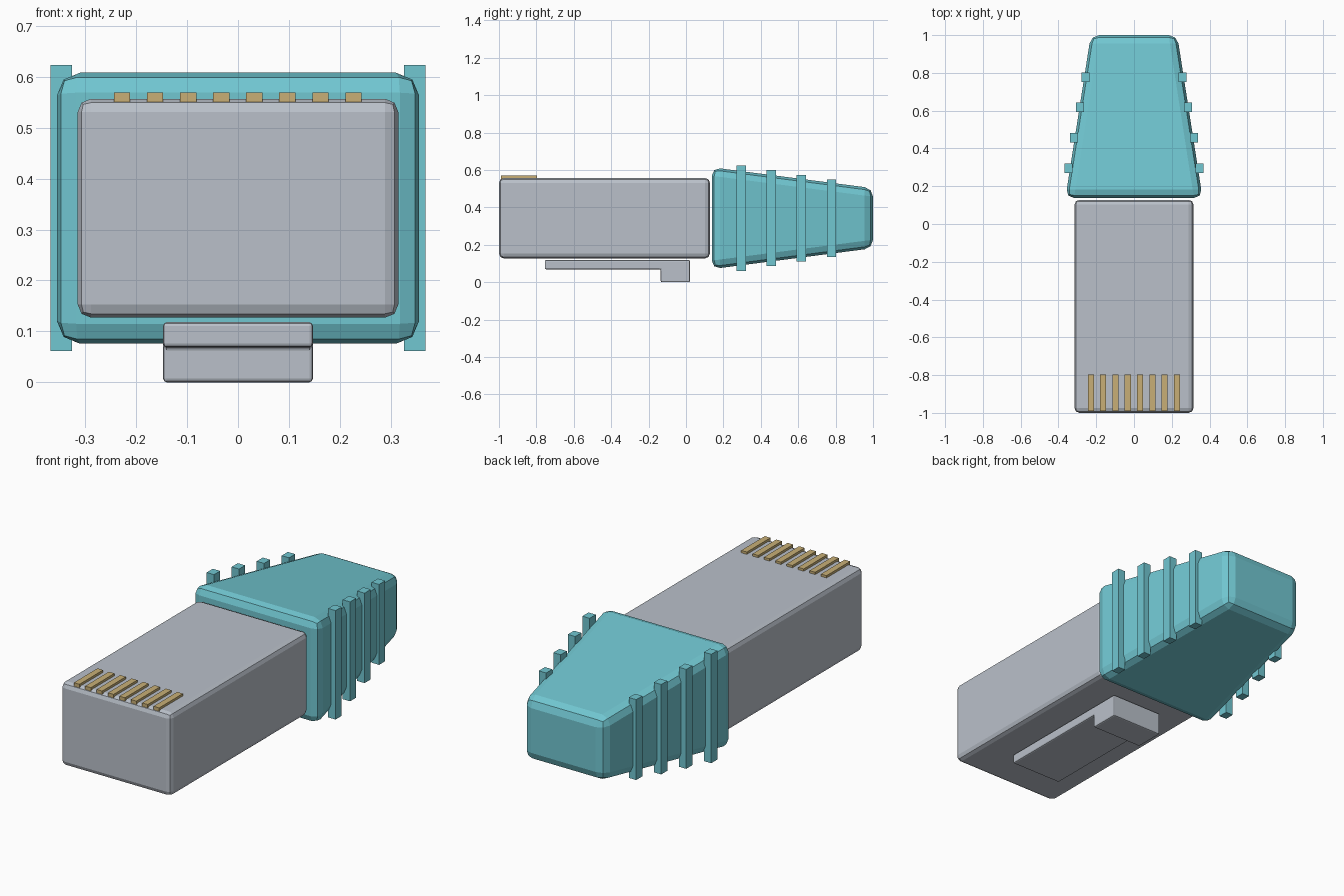
import bpy, bmesh

old = bpy.data.objects.get("Cube")
if old:
    bpy.data.objects.remove(old, do_unlink=True)


def material(name, rgb):
    m = bpy.data.materials.new(name)
    m.use_nodes = True
    color = (*rgb, 1)
    m.diffuse_color = color
    m.node_tree.nodes["Principled BSDF"].inputs["Base Color"].default_value = color
    return m


GREY = material("pale_grey", (0.49, 0.53, 0.59))
TEAL = material("teal", (0.165, 0.57, 0.64))
GOLD = material("gold", (0.58, 0.43, 0.18))


def finish(name, bm, mat, bevel=0, segments=2):
    """Bevel the mesh, recalculate normals and link it as an object."""
    if bevel:
        bmesh.ops.bevel(bm, geom=bm.edges[:], offset=bevel, segments=segments,
                        profile=0.5, affect='EDGES', clamp_overlap=True)
    bmesh.ops.recalc_face_normals(bm, faces=bm.faces[:])
    mesh = bpy.data.meshes.new(name)
    bm.to_mesh(mesh)
    bm.free()
    mesh.materials.append(mat)
    ob = bpy.data.objects.new(name, mesh)
    bpy.context.collection.objects.link(ob)
    return ob


def box(name, x, y, z, mat, bevel=0, taper=None):
    """Box from ranges; taper scales the back end in x and z."""
    bm = bmesh.new()
    bmesh.ops.create_cube(bm, size=1)
    for v in bm.verts:
        sx, sz = taper if taper and v.co.y > 0 else (1, 1)
        v.co = [sum(r) / 2 + c * s * (r[1] - r[0])
                for c, s, r in zip(v.co, (sx, 1, sz), (x, y, z))]
    return finish(name, bm, mat, bevel)


# Plug body
box("plug_body", (-0.315, 0.315), (-1, 0.128), (0.127, 0.557), GREY, 0.026)

# Tapered strain-relief boot
box("boot", (-0.363, 0.363), (0.138, 1), (0.07, 0.614), TEAL, 0.045,
    taper=(0.63, 0.59))

# Grip ribs on both sides of the boot
for i in range(4):
    y = 0.295 + i * 0.161
    x = 0.347 - i * 0.03
    half = 0.281 - i * 0.0245
    for side, s in (("left", 1), ("right", -1)):
        box(f"rib_{side}_{i + 1}", (s * x - 0.021, s * x + 0.021),
            (y - 0.025, y + 0.025), (0.342 - half, 0.342 + half), TEAL)

# Contact strips along the top of the plug
for i in range(8):
    x = -0.228 + i * 0.065
    box(f"contact_{i + 1}", (x - 0.016, x + 0.016), (-0.99, -0.797),
        (0.545, 0.569), GOLD)

# Latch below the plug: an L-shaped profile swept across x
profile = [(-0.755, 0.118), (-0.755, 0.069), (-0.135, 0.069),
           (-0.135, 0), (0.022, 0), (0.022, 0.118)]
bm = bmesh.new()
face = bm.faces.new([bm.verts.new((-0.147, y, z)) for y, z in profile])
swept = bmesh.ops.extrude_face_region(bm, geom=[face])["geom"]
bmesh.ops.translate(bm, vec=(0.294, 0, 0),
                    verts=[g for g in swept if isinstance(g, bmesh.types.BMVert)])
finish("latch", bm, GREY, 0.007)
